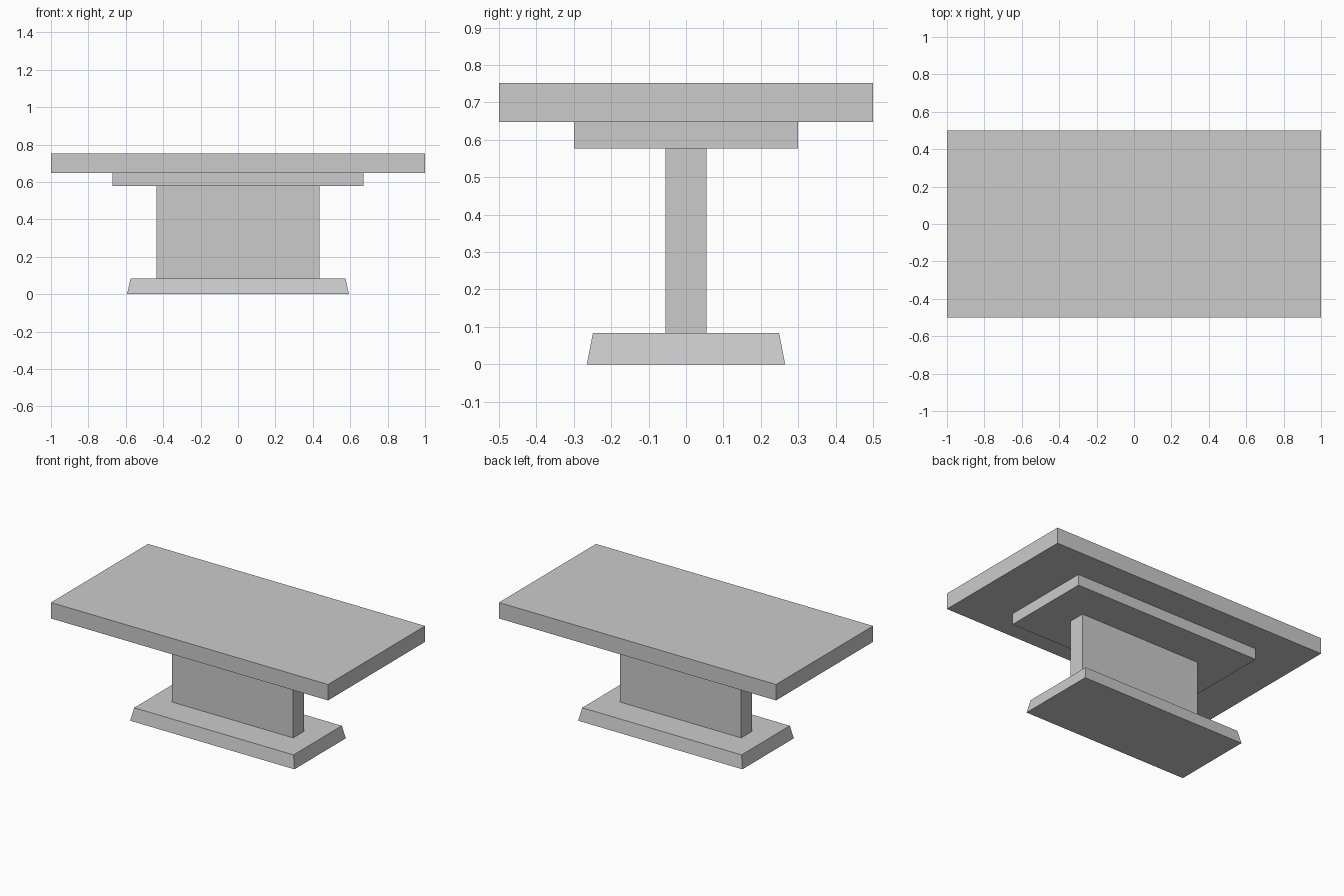
import bpy
import bmesh

cube = bpy.data.objects.get("Cube")
if cube:
    bpy.data.objects.remove(cube, do_unlink=True)

# One plain grey for the whole table
grey = bpy.data.materials.new("plain grey")
grey.use_nodes = True
colour = (0.6, 0.6, 0.6, 1)
grey.diffuse_color = colour
grey.node_tree.nodes["Principled BSDF"].inputs["Base Color"].default_value = colour


def slab(name, half_x, half_y, bottom, top, inset_x=0, inset_y=0):
    """Box centred on the z axis, its top edges drawn in by the insets."""
    bm = bmesh.new()
    bmesh.ops.create_cube(bm, size=2)
    for v in bm.verts:
        upper = v.co.z > 0
        v.co.x *= half_x - inset_x * upper
        v.co.y *= half_y - inset_y * upper
        v.co.z = top if upper else bottom
    mesh = bpy.data.meshes.new(name)
    bm.to_mesh(mesh)
    bm.free()
    mesh.materials.append(grey)
    obj = bpy.data.objects.new(name, mesh)
    bpy.context.collection.objects.link(obj)


# Heights of the joints between parts
foot_top, pillar_top, support_top, table_top = 0.083, 0.577, 0.648, 0.752

slab("foot", 0.593, 0.265, 0, foot_top, inset_x=0.018, inset_y=0.016)
slab("pillar", 0.437, 0.055, foot_top, pillar_top)
slab("support_plate", 0.672, 0.299, pillar_top, support_top)
slab("tabletop", 1, 0.5, support_top, table_top)
